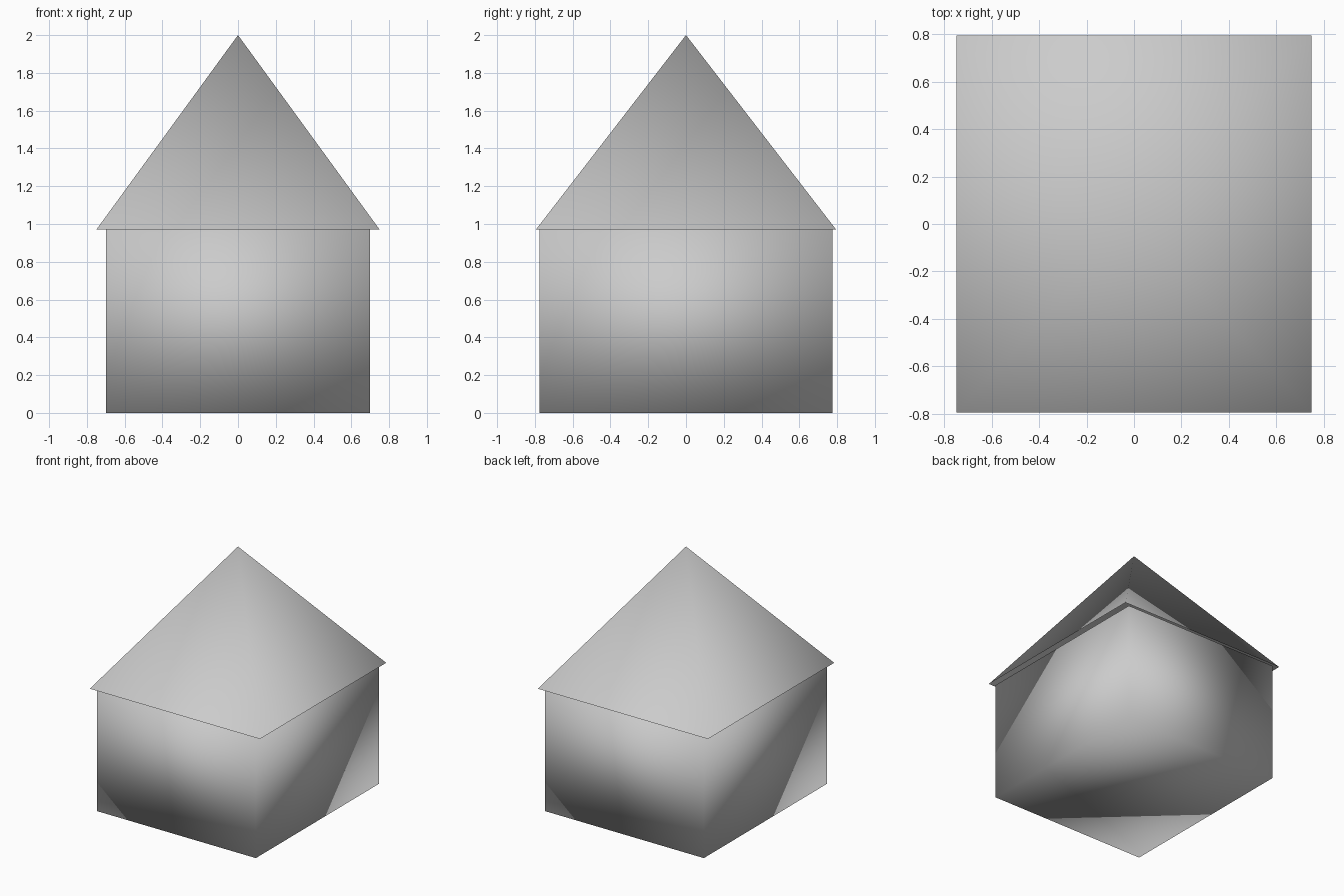
import bpy, bmesh
from math import radians
from mathutils import Matrix

if "Cube" in bpy.data.objects:
    bpy.data.objects.remove(bpy.data.objects["Cube"])


def finish(name, bm):
    """Turn a bmesh into a fully smooth-shaded object."""
    for f in bm.faces:
        f.smooth = True
    bmesh.ops.recalc_face_normals(bm, faces=bm.faces)
    mesh = bpy.data.meshes.new(name)
    bm.to_mesh(mesh)
    bm.free()
    obj = bpy.data.objects.new(name, mesh)
    bpy.context.collection.objects.link(obj)
    return obj


# House body: closed box
WALL = 0.97
bm = bmesh.new()
bmesh.ops.create_cube(bm, size=1)
bmesh.ops.scale(bm, vec=(1.40, 1.55, WALL), verts=bm.verts)
bmesh.ops.translate(bm, vec=(0, 0, WALL / 2), verts=bm.verts)
finish("house_body", bm)

# Roof: open four-sided pyramid with a small overhang
HEIGHT = 2.0 - WALL
bm = bmesh.new()
bmesh.ops.create_cone(bm, segments=4, radius1=0.5 ** 0.5, radius2=0, depth=1,
                      cap_ends=False, matrix=Matrix.Rotation(radians(45), 4, 'Z'))
bmesh.ops.remove_doubles(bm, verts=bm.verts, dist=1e-4)
bmesh.ops.scale(bm, vec=(1.50, 1.59, HEIGHT), verts=bm.verts)
bmesh.ops.translate(bm, vec=(0, 0, WALL + HEIGHT / 2), verts=bm.verts)
finish("roof", bm)
